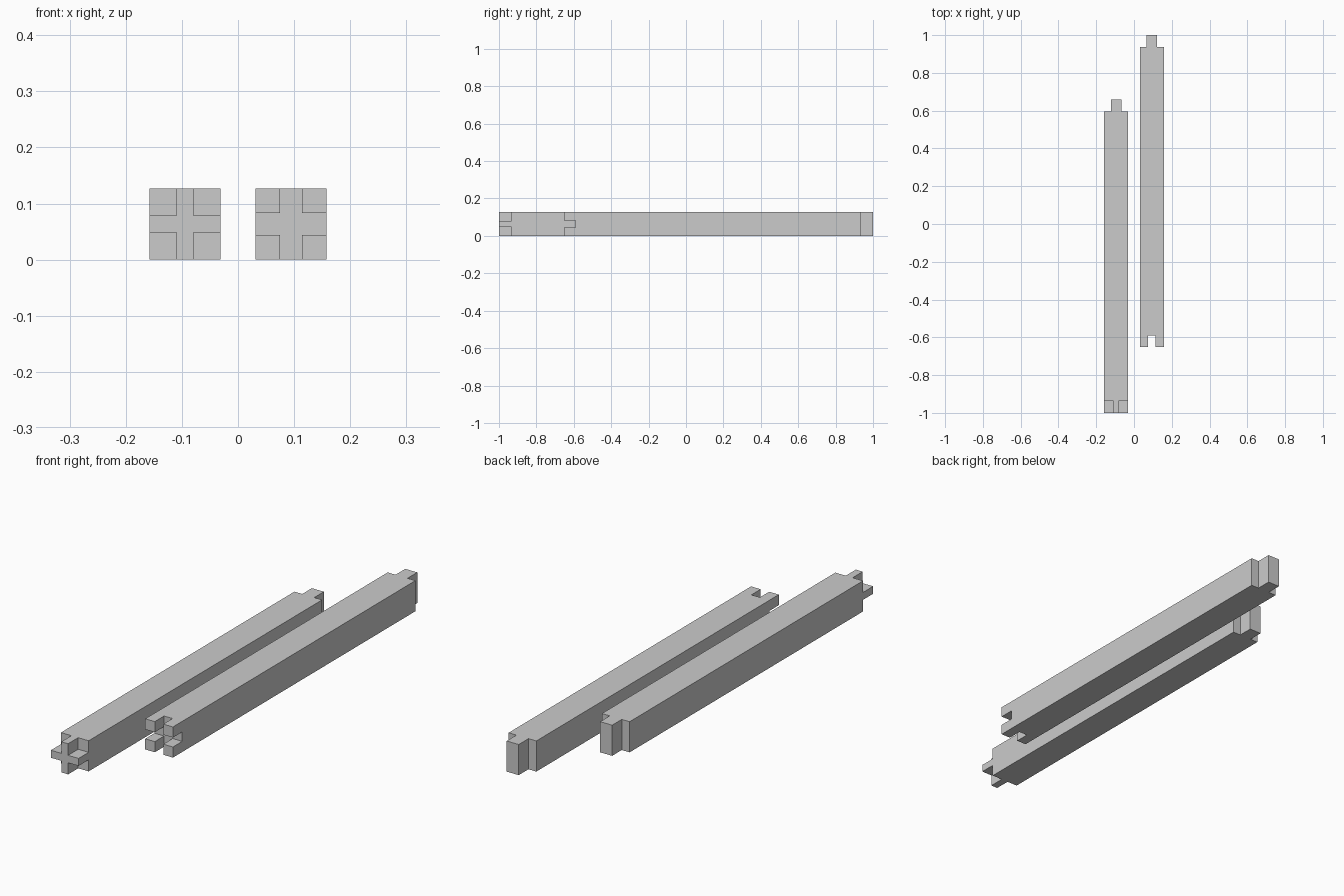
import bpy, bmesh
from mathutils import Vector

cube = bpy.data.objects.get("Cube")
if cube:
    bpy.data.objects.remove(cube, do_unlink=True)

grey = bpy.data.materials.new("plain grey")
grey.use_nodes = True
grey.diffuse_color = (0.6, 0.6, 0.6, 1)
grey.node_tree.nodes["Principled BSDF"].inputs["Base Color"].default_value = (0.6, 0.6, 0.6, 1)

SIDE = 0.127      # beam thickness
TONGUE = 0.0275   # half width of the back tongue


def push_end(bm, direction, y_end, rule):
    """Extrude the end cells that satisfy rule(x, z) out to y_end."""
    bm.normal_update()
    cells = [f for f in bm.faces if f.normal.y * direction > 0.9]
    cells = [f for f in cells if rule(f.calc_center_median().x, f.calc_center_median().z)]
    new = bmesh.ops.extrude_face_region(bm, geom=cells)["geom"]
    bmesh.ops.delete(bm, geom=cells, context='FACES')
    for v in new:
        if isinstance(v, bmesh.types.BMVert):
            v.co.y = y_end


def make_beam(name, x, front, body_front, body_back, back, half, socket):
    bm = bmesh.new()
    bmesh.ops.create_cube(bm, size=1)
    for v in bm.verts:
        v.co.x *= SIDE
        v.co.z *= SIDE
        v.co.y = body_front if v.co.y < 0 else body_back
    # Divide the ends into cells
    cuts = [(a, s * w) for a, w in (("X", half), ("Z", half), ("X", TONGUE)) for s in (-1, 1)]
    for axis, offset in cuts:
        n = Vector((1, 0, 0)) if axis == "X" else Vector((0, 0, 1))
        bmesh.ops.bisect_plane(bm, geom=bm.verts[:] + bm.edges[:] + bm.faces[:],
                               plane_co=n * offset, plane_no=n)
    # Cross tenon or cross socket in front, tongue at the back
    in_cross = lambda cx, cz: abs(cx) < half or abs(cz) < half
    push_end(bm, -1, front, lambda cx, cz: in_cross(cx, cz) != socket)
    push_end(bm, 1, back, lambda cx, cz: abs(cx) < TONGUE)
    bmesh.ops.dissolve_limit(bm, angle_limit=0.01, verts=bm.verts[:], edges=bm.edges[:])
    bmesh.ops.recalc_face_normals(bm, faces=bm.faces[:])
    mesh = bpy.data.meshes.new(name)
    bm.to_mesh(mesh)
    bm.free()
    mesh.materials.append(grey)
    beam = bpy.data.objects.new(name, mesh)
    beam.location = (x, 0, SIDE / 2)
    bpy.context.collection.objects.link(beam)


make_beam("cross_tenon_beam", -0.0945, -1, -0.934, 0.595, 0.658, 0.0155, False)
make_beam("cross_socket_beam", 0.0945, -0.652, -0.591, 0.936, 1, 0.0195, True)
